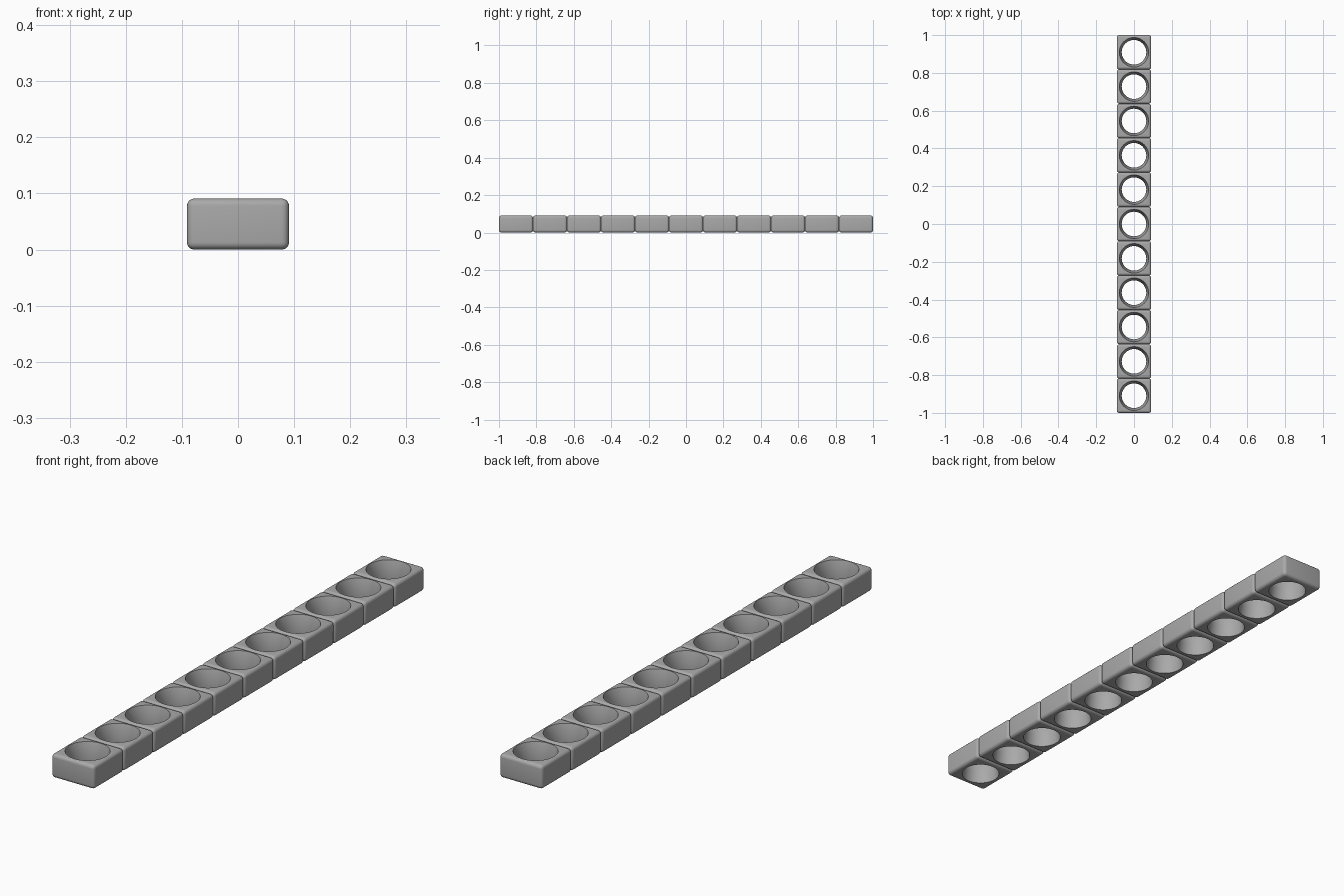
import bpy
import bmesh
import math

if "Cube" in bpy.data.objects:
    bpy.data.objects.remove(bpy.data.objects["Cube"])

COUNT = 11
SIZE = 2 / COUNT
HEIGHT = SIZE / 2

grey = bpy.data.materials.new("mid grey")
grey.use_nodes = True
grey.diffuse_color = (0.4, 0.4, 0.4, 1)
grey.node_tree.nodes["Principled BSDF"].inputs["Base Color"].default_value = (0.4, 0.4, 0.4, 1)


def make_object(name, bm):
    mesh = bpy.data.meshes.new(name)
    bm.to_mesh(mesh)
    bm.free()
    mesh.materials.append(grey)
    obj = bpy.data.objects.new(name, mesh)
    bpy.context.collection.objects.link(obj)
    return obj


# Waisted cutter: wide cup above, narrower flared mouth below
PROFILE = [(0.072, -0.01), (0.07, 0), (0.065, 0.045), (0.078, HEIGHT), (0.081, HEIGHT + 0.01)]
SIDES = 64
bm = bmesh.new()
rings = [[bm.verts.new((r * math.cos(i * math.tau / SIDES), r * math.sin(i * math.tau / SIDES), z))
          for i in range(SIDES)] for r, z in PROFILE]
for low, high in zip(rings, rings[1:]):
    for i in range(SIDES):
        j = (i + 1) % SIDES
        bm.faces.new((low[i], low[j], high[j], high[i]))
bm.faces.new(rings[0][::-1])
bm.faces.new(rings[-1])
cutter = make_object("bore_cutter", bm)
cutter.hide_render = True

# Rounded block with the bore cut through it
bm = bmesh.new()
bmesh.ops.create_cube(bm, size=1)
bmesh.ops.scale(bm, vec=(SIZE, SIZE, HEIGHT), verts=bm.verts)
bmesh.ops.translate(bm, vec=(0, 0, HEIGHT / 2), verts=bm.verts)
bmesh.ops.bevel(bm, geom=bm.edges[:], offset=0.013, segments=5, profile=0.5, affect='EDGES')
block = make_object("block_1", bm)
cut = block.modifiers.new("bore", 'BOOLEAN')
cut.operation = 'DIFFERENCE'
cut.solver = 'EXACT'
cut.object = cutter
bpy.context.view_layer.objects.active = block
block.select_set(True)
bpy.ops.object.modifier_apply(modifier=cut.name)
bpy.ops.object.shade_smooth_by_angle(angle=math.radians(25))
bpy.data.objects.remove(cutter)

# Row of identical blocks from front to back
for n in range(COUNT):
    part = block if n == 0 else block.copy()
    part.name = f"block_{n + 1}"
    if n:
        bpy.context.collection.objects.link(part)
    part.location.y = -1 + SIZE * (n + 0.5)
